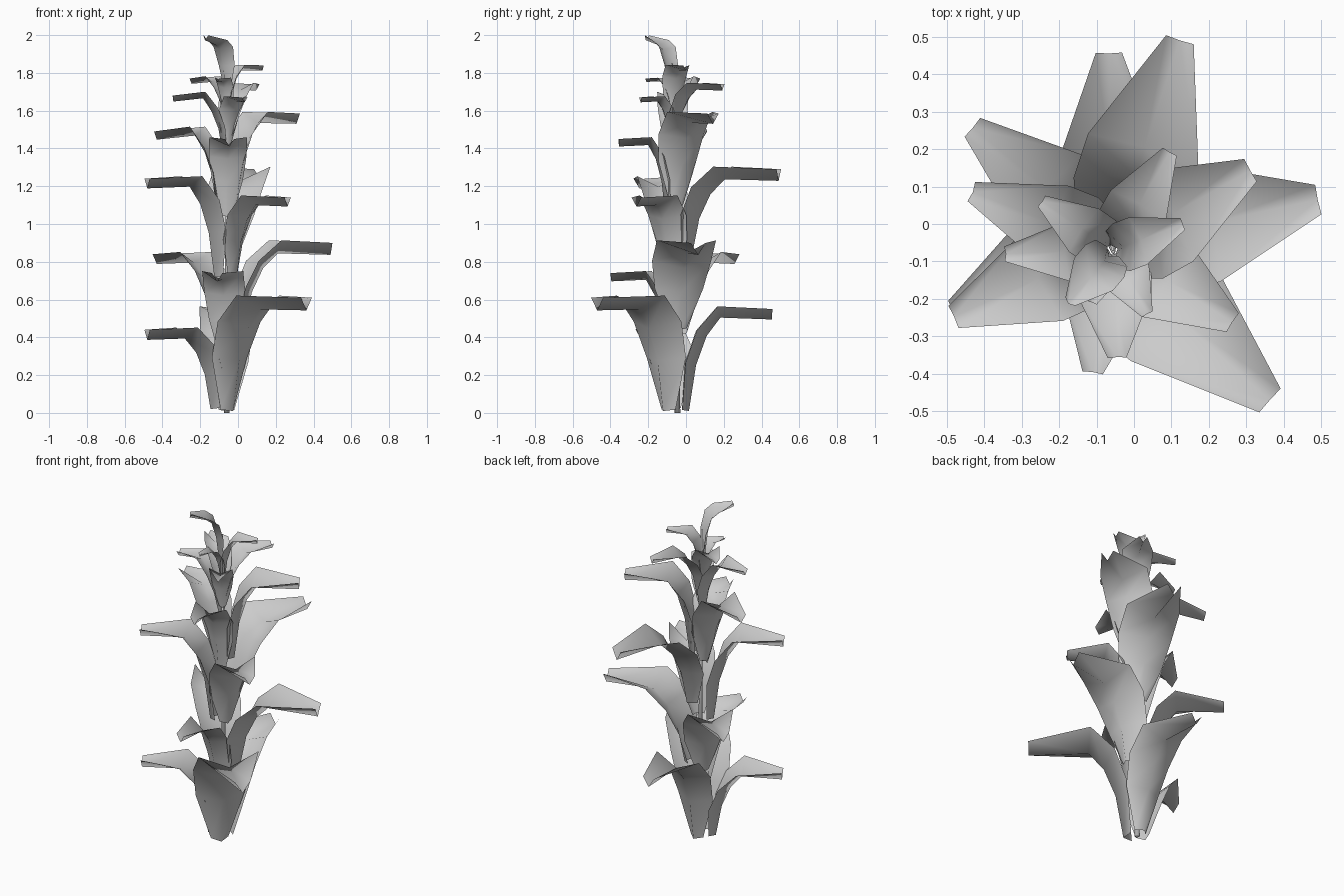
import bpy, bmesh, math
from mathutils import Vector

if "Cube" in bpy.data.objects:
    bpy.data.objects.remove(bpy.data.objects["Cube"])

grey = bpy.data.materials.new("leaf_grey")
grey.diffuse_color = (0.6, 0.6, 0.6, 1)
grey.use_nodes = True
grey.node_tree.nodes["Principled BSDF"].inputs["Base Color"].default_value = grey.diffuse_color

STEM_LOW, STEM_TOP = Vector((-0.06, -0.045, 0)), Vector((-0.055, -0.075, 1.85))

# Leaf profile rows: outward fraction, height fraction, width fraction, fold fraction
ROWS = [(0.16, 0.0, 0.29, 0.6), (0.23, 0.5, 0.82, 0.95), (0.335, 0.82, 1.0, 1.0),
        (0.47, 1.02, 1.0, 1.0), (1.0, 1.0, 0.25, 0.9)]


def finish(name, bm):
    mesh = bpy.data.meshes.new(name)
    bm.to_mesh(mesh)
    bm.free()
    mesh.materials.append(grey)
    for p in mesh.polygons:
        p.use_smooth = True
    ob = bpy.data.objects.new(name, mesh)
    bpy.context.collection.objects.link(ob)
    return ob


def leaf(name, tip_x, tip_y, tip_z, base_z, width, bend=1.02, reach=0.47, shift=(0, 0)):
    """Folded leaf that rises from the stem, bends over and runs out flat."""
    root = STEM_LOW.lerp(STEM_TOP, base_z / STEM_TOP.z) + Vector((*shift, 0))
    out = Vector((tip_x - root.x, tip_y - root.y, 0))
    length = out.length
    out.normalize()
    side = Vector((-out.y, out.x, 0))
    fold = 0.22 * width
    rise = tip_z - 0.9 * fold - base_z
    tuck = 0.07 if base_z > 1.3 else 0.0      # upper leaves hug the stem
    spine = []
    for i, (r, h, w, d) in enumerate(ROWS):
        if i == 3:
            h = bend
        if i < 4:
            r = r * reach / 0.47 - tuck * (1, 0.8, 0.4, 0)[i]
        spine.append((r * length, base_z + h * rise))
    bm = bmesh.new()
    rows = []
    for i, (r, h, w, d) in enumerate(ROWS):
        a, b = spine[max(i - 1, 0)], spine[min(i + 1, len(ROWS) - 1)]
        t = Vector((b[0] - a[0], b[1] - a[1])).normalized()
        c = Vector((root.x, root.y, 0)) + out * spine[i][0] + Vector((0, 0, spine[i][1]))
        lift = (out * -t.y + Vector((0, 0, t.x))) * fold * d
        half = side * (width * w / 2)
        rows.append([bm.verts.new(p) for p in (c + lift - half, c, c + lift + half)])
    for lo, hi in zip(rows, rows[1:]):
        for k in range(2):
            bm.faces.new((lo[k], hi[k], hi[k + 1], lo[k + 1]))
    bmesh.ops.recalc_face_normals(bm, faces=bm.faces)
    finish(name, bm)


# Thin tapering stem
bm = bmesh.new()
rings = []
for centre, rad in ((STEM_LOW, 0.015), (STEM_TOP, 0.005)):
    rings.append([bm.verts.new(centre + Vector((rad * math.cos(k * math.tau / 8),
                                                rad * math.sin(k * math.tau / 8), 0)))
                  for k in range(8)])
for k in range(8):
    j = (k + 1) % 8
    bm.faces.new((rings[0][k], rings[0][j], rings[1][j], rings[1][k]))
bm.faces.new(rings[0][::-1])
bm.faces.new(rings[1])
finish("stem", bm)

# Leaves from bottom to top: tip x, y, z, base z, width, then bend height, reach and root shift
LEAVES = [
    (0.362, -0.47, 0.61, 0.01, 0.34, 1.01, 0.47, (-0.04, -0.01)),
    (-0.48, -0.235, 0.44, 0.02, 0.27, 1.02, 0.51, (-0.015, 0)),
    (-0.067, 0.455, 0.55, 0.01, 0.28, 1.02, 0.48, (0, -0.025)),
    (-0.11, -0.395, 0.74, 0.28, 0.22),
    (0.49, 0.065, 0.90, 0.44, 0.32, 1.02, 0.49),
    (-0.43, 0.257, 0.84, 0.42, 0.26),
    (0.262, -0.262, 1.14, 0.72, 0.24),
    (-0.48, -0.247, 1.24, 0.72, 0.26),
    (0.122, 0.490, 1.29, 0.83, 0.31, 1.02, 0.48),
    (-0.045, -0.355, 1.45, 1.04, 0.20),
    (0.310, 0.143, 1.585, 1.10, 0.275, 1.01, 0.44),
    (-0.43, 0.085, 1.49, 1.08, 0.22, 1.06, 0.45),
    (-0.342, -0.08, 1.68, 1.36, 0.16, 1.06, 0.45),
    (0.035, -0.24, 1.67, 1.41, 0.13),
    (0.095, 0.192, 1.74, 1.46, 0.17),
    (-0.245, 0.06, 1.77, 1.54, 0.14, 1.05, 0.44),
    (0.13, 0.00, 1.84, 1.57, 0.135, 1.0, 0.40),
    (-0.11, -0.21, 1.77, 1.58, 0.09),
]
for n, spec in enumerate(LEAVES, 1):
    leaf(f"leaf_{n:02d}", *spec)
leaf("top_leaf", -0.175, -0.213, 2.0, 1.70, 0.135, bend=0.90, reach=0.5)
